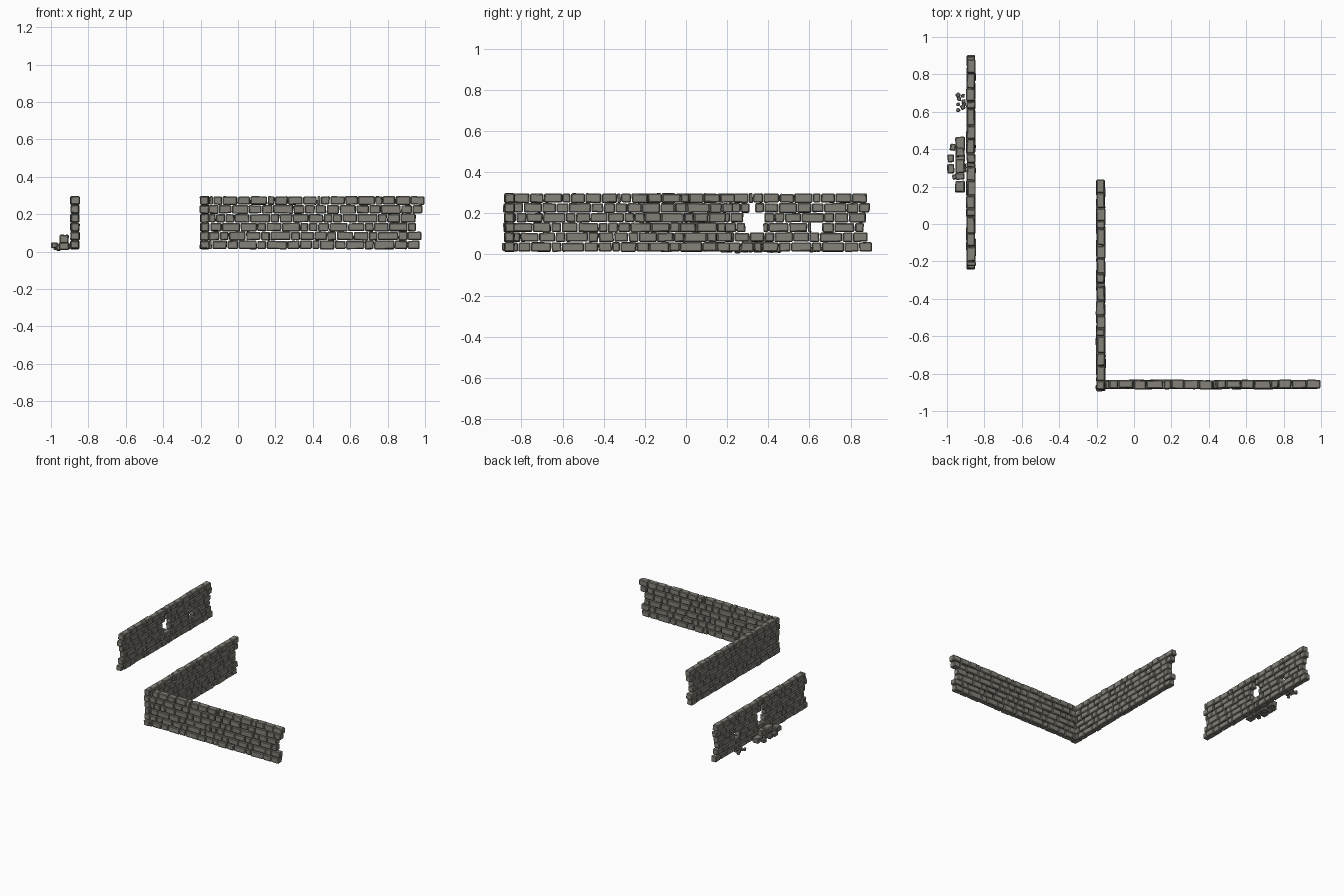
import bpy, bmesh, random
from mathutils import Vector, Matrix

if "Cube" in bpy.data.objects:
    bpy.data.objects.remove(bpy.data.objects["Cube"])

random.seed(4)
mat = bpy.data.materials.new("stone")
mat.diffuse_color = (0.23, 0.22, 0.19, 1)
mat.use_nodes = True
mat.node_tree.nodes["Principled BSDF"].inputs["Base Color"].default_value = mat.diffuse_color

COURSE, BASE, SECTION, THICK = 0.0475, 0.012, 0.575, 0.046
# stone joints along one wall section, top course first
JOINTS = [
    [0, .02, .07, .15, .22, .31, .35, .42, .50],
    [0, .06, .13, .22, .29, .35, .46, .52],
    [0, .08, .13, .18, .26, .37, .42, .49],
    [0, .05, .11, .21, .30, .35, .43, .53],
    [0, .07, .12, .21, .29, .34, .45, .50],
    [0, .04, .12, .18, .28, .33, .44, .51],
]
# ragged wall ends, measured back from the top course
RAGGED = [0, -.01, -.045, -.045, -.015, -.025]


def add_stone(bm, center, size, jitter=0.002, turn=0.0):
    """One chamfered, slightly irregular block."""
    part = bmesh.new()
    bmesh.ops.create_cube(part, size=1)
    for v in part.verts:
        v.co = Vector([c * s + random.uniform(-jitter, jitter) for c, s in zip(v.co, size)])
    bmesh.ops.bevel(part, geom=part.edges[:], offset=min(0.005, min(size) * .2),
                    segments=1, affect='EDGES', profile=0.5)
    part.transform(Matrix.Translation(center) @ Matrix.Rotation(turn, 4, 'Z'))
    mesh = bpy.data.meshes.new("tmp")
    part.to_mesh(mesh)
    part.free()
    bm.from_mesh(mesh)
    bpy.data.meshes.remove(mesh)


def finish(bm, name):
    mesh = bpy.data.meshes.new(name)
    bm.to_mesh(mesh)
    bm.free()
    mesh.materials.append(mat)
    ob = bpy.data.objects.new(name, mesh)
    bpy.context.collection.objects.link(ob)


def wall(name, axis, across, starts, ends, gaps=()):
    """Two repeated sections of coursed stone; gaps = (row, from, to)."""
    bm = bmesh.new()
    for r, joints in enumerate(JOINTS):
        z = BASE + (5.5 - r) * COURSE
        spans = []
        for k in (2, 1):
            o = ends[r] - k * SECTION
            spans += [(o + a, o + b) for a, b in zip(joints, joints[1:] + [SECTION])]
        spans = [(max(a, starts[r]), b) for a, b in spans if b - starts[r] > 0.015]
        if spans[0][0] - starts[r] > 0.01:
            spans[0] = (starts[r], spans[0][1])
        for row, g0, g1 in gaps:
            if row == r:
                spans = [s for a, b in spans for s in ((a, min(b, g0)), (max(a, g1), b))
                         if s[1] - s[0] > 0.012]
        for a, b in spans:
            n = across + random.uniform(-.002, .002)
            t = THICK + random.uniform(-.005, .003)
            h = COURSE - random.uniform(.001, .005)
            w = b - a - 0.003
            m = (a + b) / 2
            if axis == 'x':
                add_stone(bm, Vector((m, n, z)), (w, t, h))
            else:
                add_stone(bm, Vector((n, m, z)), (t, w, h))
    finish(bm, name)


# corner walls
wall("front_wall", 'x', -.858, [-.157] * 6, [.997 + d for d in RAGGED])
wall("middle_wall", 'y', -.178, [-.885, -.89, -.885, -.89, -.885, -.903],
     [.24 + d for d in RAGGED])

# damaged wall with a large and a small hole
wall("broken_wall", 'y', -.872, [-.225, -.24, -.22, -.21, -.23, -.25],
     [.88, .895, .875, .865, .885, .905],
     [(1, .31, .335), (2, .28, .375), (3, .30, .375), (3, .61, .66)])

# fallen stones below the large hole
bm = bmesh.new()
for x, y, z, sx, sy, sz in [
        (-.93, .20, .03, .05, .06, .04), (-.93, .255, .027, .05, .035, .035),
        (-.925, .30, .027, .05, .05, .035), (-.93, .35, .027, .05, .045, .035),
        (-.928, .43, .03, .05, .07, .04), (-.93, .31, .068, .048, .075, .042),
        (-.93, .385, .068, .045, .05, .042),
        (-.98, .295, .033, .035, .05, .03), (-.98, .35, .033, .032, .04, .03),
        (-.968, .41, .025, .03, .035, .03), (-.96, .25, .02, .025, .025, .03)]:
    add_stone(bm, Vector((x, y, z)), (sx, sy, sz), 0.003, random.uniform(-.12, .12))
finish(bm, "large_rubble")

# pebbles below the small hole
bm = bmesh.new()
for x, y in [(-.94, .61), (-.915, .625), (-.94, .64), (-.91, .655),
             (-.935, .67), (-.915, .685), (-.94, .69), (-.91, .64)]:
    s = random.uniform(.017, .024)
    add_stone(bm, Vector((x, y, .018 + random.uniform(-.004, .012))), (s, s, s), 0.003,
              random.uniform(-.7, .7))
finish(bm, "small_rubble")
